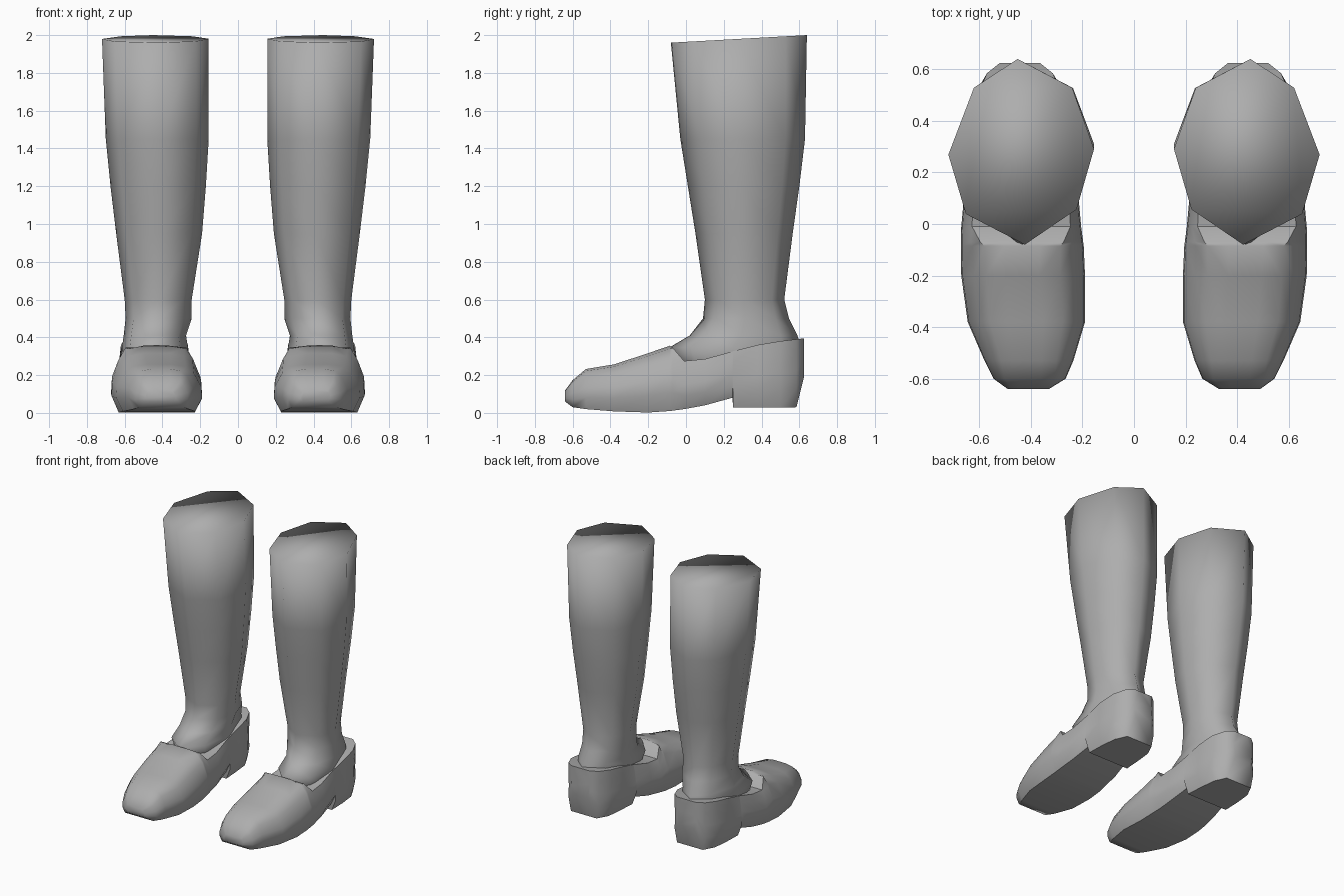
import bpy, bmesh, math

if "Cube" in bpy.data.objects:
    bpy.data.objects.remove(bpy.data.objects["Cube"])

grey = bpy.data.materials.new("mid grey")
grey.diffuse_color = (0.42, 0.42, 0.42, 1)
grey.use_nodes = True
grey.node_tree.nodes["Principled BSDF"].inputs["Base Color"].default_value = grey.diffuse_color


def loft(name, rings, angle):
    """Skin a list of equal-length rings, cap both ends, return the object."""
    bm = bmesh.new()
    vs = [[bm.verts.new(p) for p in ring] for ring in rings]
    n = len(vs[0])
    for a, b in zip(vs, vs[1:]):
        for i in range(n):
            j = (i + 1) % n
            bm.faces.new((a[i], a[j], b[j], b[i]))
    bm.faces.new(vs[0])
    bm.faces.new(vs[-1])
    bmesh.ops.recalc_face_normals(bm, faces=bm.faces)
    me = bpy.data.meshes.new(name)
    bm.to_mesh(me)
    bm.free()
    me.materials.append(grey)
    ob = bpy.data.objects.new(name, me)
    bpy.context.collection.objects.link(ob)
    bpy.ops.object.select_all(action='DESELECT')
    ob.select_set(True)
    bpy.context.view_layer.objects.active = ob
    if angle:
        bpy.ops.object.shade_smooth_by_angle(angle=math.radians(angle))
    else:
        bpy.ops.object.shade_smooth()
    return ob


# eight-sided plan of the shaft, in units of its half width and half depth
PLAN = [(.05, 1), (.65, .69), (1, -.03), (.76, -.67),
        (-.05, -1), (-.76, -.62), (-1, .03), (-.7, .69)]
# shaft levels: z, x min, x max, y front, y back
SHAFT = [
    (0.20, .30, .59, -.02, .57),
    (0.345, .265, .615, -.09, .61),
    (0.41, .275, .605, .02, .59),
    (0.50, .245, .595, .09, .545),
    (0.60, .245, .60, .10, .52),
    (0.95, .19, .645, .05, .565),
    (1.20, .17, .675, .01, .60),
    (1.45, .155, .70, -.03, .63),
    (1.98, .155, .72, -.08, .64),
]


def shaft_ring(z, x0, x1, y0, y1):
    ring = []
    for u, v in PLAN:
        tilt = 0.02 * v if z > 1.9 else 0       # top slopes down to the front
        ring.append(((x0 + x1) / 2 + u * (x1 - x0) / 2,
                     (y0 + y1) / 2 + v * (y1 - y0) / 2, z + tilt))
    return ring


# shoe stations: y, x min, x max, sole z, top z, width of the top edge (0..1)
SHOE = [
    (-.64, .33, .49, .06, .12, .80),
    (-.60, .265, .545, .03, .175, .70),
    (-.53, .235, .58, .02, .235, .62),
    (-.38, .19, .645, .008, .26, .62),
    (-.20, .19, .67, .002, .32, .60),
    (-.085, .195, .672, .01, .36, .62),
    (-.07, .197, .672, .012, .345, .68),
    (-.01, .205, .67, .02, .275, .82),
    (.10, .215, .66, .04, .285, .84),
    (.245, .24, .64, .08, .325, .88),
    (.25, .24, .64, .028, .327, .88),
    (.38, .25, .635, .028, .36, .92),
    (.50, .265, .62, .028, .38, .93),
    (.585, .315, .57, .03, .39, 1.0),
    (.625, .365, .52, .19, .395, 1.0),
]


def shoe_ring(y, x0, x1, z0, z1, top):
    c, w, h = (x0 + x1) / 2, (x1 - x0) / 2, z1 - z0
    crown = .06 * h if y < -.08 else 0          # domed over the forefoot
    half = [(.84, 0), (1, .28), (.98, .52), ((top + 1) / 2, .8)]
    pts = [(u, z0 + v * h) for u, v in half]
    pts += [(top, z1 - crown), (top * .45, z1 - crown * .2)]
    right = [(c + u * w, y, z) for u, z in pts]
    left = [(c - u * w, y, z) for u, z in reversed(pts)]
    return right + left


# both boots, mirrored across x
for side, label in ((1, "right"), (-1, "left")):
    for part, rings, angle in (
            ("shaft", [shaft_ring(*s) for s in SHAFT], 0),
            ("shoe", [shoe_ring(*s) for s in SHOE], 50)):
        rings = [[(side * x, y, z) for x, y, z in r] for r in rings]
        loft(f"{label}_{part}", rings, angle)
